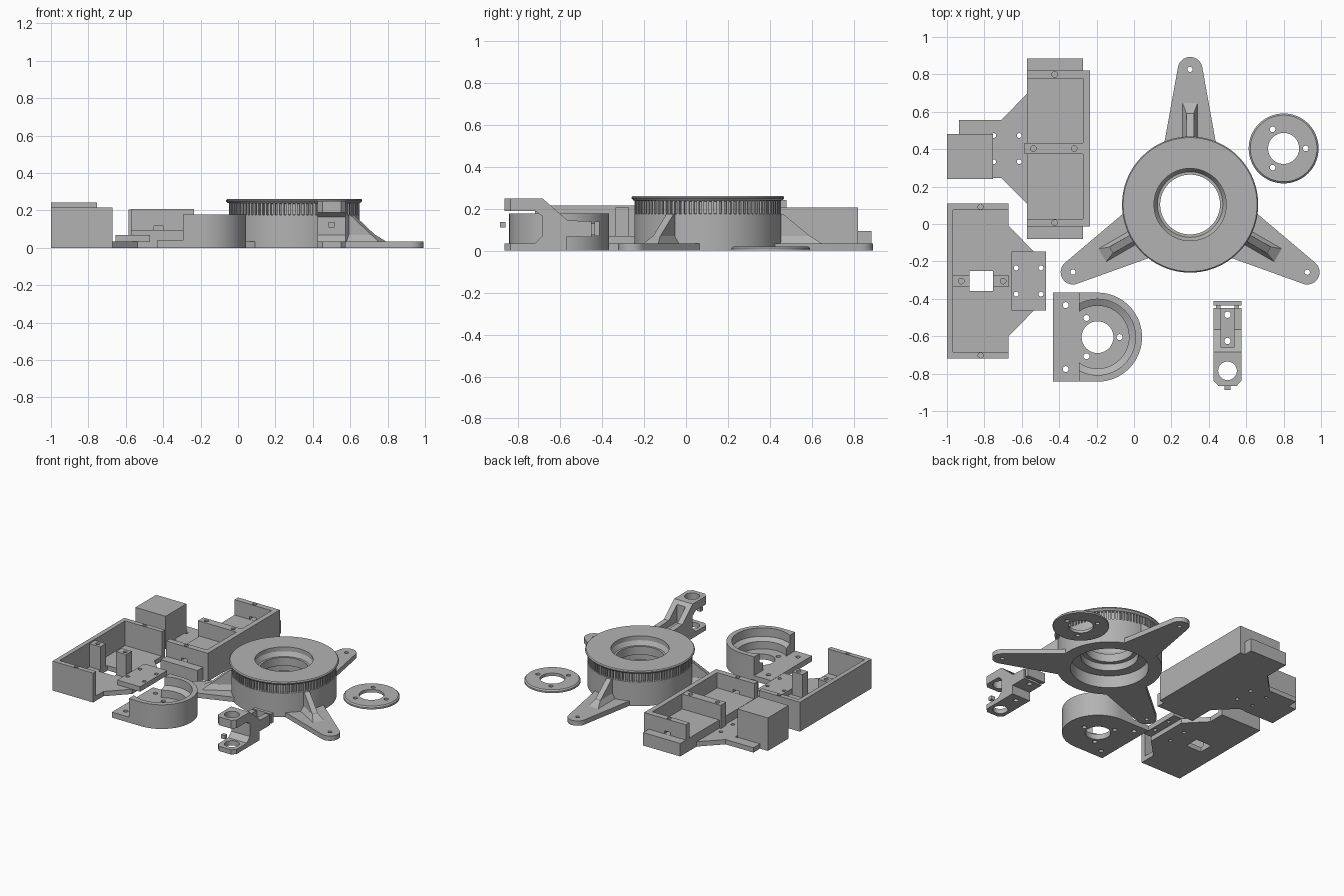
import bpy, bmesh, math
from mathutils import Matrix, Vector

if "Cube" in bpy.data.objects:
    bpy.data.objects.remove(bpy.data.objects["Cube"])

grey = bpy.data.materials.new("plain_grey")
grey.diffuse_color = (0.45, 0.45, 0.45, 1)
grey.use_nodes = True
grey.node_tree.nodes["Principled BSDF"].inputs["Base Color"].default_value = grey.diffuse_color


def finish(name, bm):
    bmesh.ops.remove_doubles(bm, verts=bm.verts, dist=1e-6)
    bmesh.ops.recalc_face_normals(bm, faces=bm.faces)
    me = bpy.data.meshes.new(name)
    bm.to_mesh(me)
    bm.free()
    me.materials.append(grey)
    ob = bpy.data.objects.new(name, me)
    bpy.context.collection.objects.link(ob)
    smooth(ob)
    return ob


def smooth(ob):
    ob.data.shade_smooth()
    ob.data.set_sharp_from_angle(angle=math.radians(30))


def prism(name, pts, a, b, axis='z'):
    """Extrude an outline: (x, y) along z, or (y, z) along x."""
    bm = bmesh.new()
    place = (lambda p, h: (p[0], p[1], h)) if axis == 'z' else (lambda p, h: (h, p[0], p[1]))
    lo = [bm.verts.new(place(p, a)) for p in pts]
    hi = [bm.verts.new(place(p, b)) for p in pts]
    bm.faces.new(lo)
    bm.faces.new(hi)
    for i in range(len(pts)):
        j = (i + 1) % len(pts)
        bm.faces.new((lo[i], lo[j], hi[j], hi[i]))
    return finish(name, bm)


def box(name, x0, x1, y0, y1, z0, z1):
    return prism(name, [(x0, y0), (x1, y0), (x1, y1), (x0, y1)], z0, z1)


def arc(cx, cy, r, a0, a1, n):
    return [(cx + r * math.cos(math.radians(a0 + (a1 - a0) * i / n)),
             cy + r * math.sin(math.radians(a0 + (a1 - a0) * i / n))) for i in range(n + 1)]


def rod(x, y, r, z0=-0.1, z1=0.4, n=24):
    return prism("cutter", arc(x, y, r, 0, 360, n)[:-1], z0, z1)


def lathe(name, prof, x, y, n=96):
    """Revolve a closed (radius, height) profile about a vertical axis."""
    bm = bmesh.new()
    rings = [[bm.verts.new((x + r * math.cos(t), y + r * math.sin(t), z)) for r, z in prof]
             for t in (2 * math.pi * i / n for i in range(n))]
    m = len(prof)
    for i in range(n):
        p, q = rings[i], rings[(i + 1) % n]
        for k in range(m):
            l = (k + 1) % m
            if prof[k][0] or prof[l][0]:
                bm.faces.new((p[k], q[k], q[l], p[l]))
    bmesh.ops.dissolve_degenerate(bm, edges=bm.edges, dist=1e-6)
    return finish(name, bm)


def boolean(ob, others, op='DIFFERENCE'):
    for c in others:
        mod = ob.modifiers.new("cut", 'BOOLEAN')
        mod.operation, mod.solver, mod.object = op, 'EXACT', c
    bpy.context.view_layer.update()
    me = bpy.data.meshes.new_from_object(ob.evaluated_get(bpy.context.evaluated_depsgraph_get()))
    ob.modifiers.clear()
    ob.data = me
    for c in others:
        bpy.data.objects.remove(c)
    smooth(ob)
    return ob


# --- Turntable: hollow body, toothed band and top flange
TX, TY = 0.30, 0.104
lathe("turntable_body", [(0.26, 0), (0.35, 0), (0.35, 0.175), (0.335, 0.178), (0.335, 0.235),
                         (0.355, 0.24), (0.364, 0.25), (0.364, 0.255), (0.358, 0.262),
                         (0.193, 0.262), (0.193, 0.23), (0.175, 0.20), (0.16, 0.20),
                         (0.16, 0.14), (0.19, 0.14), (0.19, 0.09), (0.26, 0.09)], TX, TY)
bm = bmesh.new()
TEETH = 90
for i in range(TEETH):
    m = Matrix.Translation((TX, TY, 0.207)) @ Matrix.Rotation(2 * math.pi * i / TEETH, 4, 'Z') \
        @ Matrix.Translation((0.339, 0, 0)) @ Matrix.Diagonal((0.02, 0.0125, 0.066, 1))
    bmesh.ops.create_cube(bm, size=1, matrix=m)
finish("turntable_teeth", bm)

# --- Three feet with tapered ribs
for i in range(3):
    m = Matrix.Translation((TX, TY, 0)) @ Matrix.Rotation(i * 2 * math.pi / 3, 4, 'Z')
    foot = prism("foot", [(-0.145, 0.29), (0.145, 0.29)] + arc(0, 0.723, 0.066, 8, 172, 16), 0, 0.035)
    boolean(foot, [rod(0, 0.723, 0.014)])
    rib = prism("foot_rib", [(0.33, 0.02), (0.33, 0.175), (0.36, 0.175), (0.53, 0.035), (0.53, 0.02)],
                -0.02, 0.02, 'x')
    flare = prism("foot_rib_flare", [(-0.043, 0.33), (0.043, 0.33), (0.043, 0.55), (-0.043, 0.55)], 0.03, 0.07)
    for v in flare.data.vertices:
        if v.co.z > 0.05:
            v.co.x *= 0.47
            v.co.y = min(v.co.y, 0.49)
    for ob in (foot, rib, flare):
        ob.data.transform(m)

# --- Loose washer disc with three holes
ring = lathe("retaining_disc", [(0.083, 0), (0.187, 0), (0.187, 0.012), (0.178, 0.021), (0.083, 0.021)],
             0.80, 0.404, 64)
boolean(ring, [rod(0.80 + 0.118 * math.cos(a), 0.404 + 0.118 * math.sin(a), 0.015)
               for a in (0, 2 * math.pi / 3, 4 * math.pi / 3)])

# --- Rear tray: base, end walls, side wall, divider, tongue and counterweight block
CY = 0.403
box("rear_tray_base", -0.573, -0.272, CY - 0.482, CY + 0.482, 0, 0.095)
box("rear_tray_side_wall", -0.272, -0.235, CY - 0.417, CY + 0.417, 0, 0.207)
for s in (-1, 1):
    y0, y1 = sorted((CY + s * 0.375, CY + s * 0.417))
    w = box("rear_tray_end_wall", -0.573, -0.272, y0, y1, 0.09, 0.207)
    boolean(w, [rod(-0.424, CY + s * 0.396, 0.015, 0.15),
                box("cutter", -0.45, -0.40, y0 - 0.02, y1 + 0.02, 0.096, 0.117)])
d = box("rear_tray_divider", -0.585, -0.272, CY - 0.03, CY + 0.03, 0.0, 0.205)
boolean(d, [rod(x, CY, 0.015, 0.15) for x in (-0.538, -0.32)])
t = prism("rear_tray_tongue", [(-0.573, 0.695), (-0.71, 0.556), (-0.936, 0.556), (-0.936, 0.245),
                               (-0.71, 0.245), (-0.573, 0.11)], 0, 0.035)
boolean(t, [rod(x, CY + s * 0.07, 0.013) for x in (-0.75, -0.614) for s in (-1, 1)])
box("rear_tray_block", -1.0, -0.755, 0.24, 0.48, 0, 0.242)

# --- Front tray: floor with tongue, walls, two posts either side of a square opening
FY = -0.305
f = prism("front_tray_floor", [(-1.0, FY + 0.415), (-0.67, FY + 0.415), (-0.67, FY + 0.295),
                               (-0.535, FY + 0.157), (-0.535, FY - 0.157), (-0.67, FY - 0.295),
                               (-0.67, FY - 0.415), (-1.0, FY - 0.415)], 0, 0.035)
holes = [(x, FY + s * 0.07) for x in (-0.63, -0.497) for s in (-1, 1)]
boolean(f, [rod(x, y, 0.013) for x, y in holes]
        + [box("cutter", -0.88, -0.753, FY - 0.053, FY + 0.053, -0.1, 0.4)])
p = box("front_tray_plate", -0.655, -0.47, FY - 0.157, FY + 0.157, 0.034, 0.07)
boolean(p, [rod(x, y, 0.013) for x, y in holes])
box("front_tray_side_wall", -1.0, -0.967, FY - 0.415, FY + 0.415, 0, 0.215)
for s in (-1, 1):
    y0, y1 = sorted((FY + s * 0.38, FY + s * 0.415))
    w = box("front_tray_end_wall", -0.967, -0.67, y0, y1, 0, 0.215)
    boolean(w, [rod(-0.82, FY + s * 0.397, 0.014, 0.15),
                box("cutter", -0.835, -0.805, y0 - 0.02, y1 + 0.02, -0.01, 0.015)])
for x0, x1, hx in ((-0.967, -0.88, -0.923), (-0.753, -0.67, -0.70)):
    post = box("front_tray_post", x0, x1, FY - 0.032, FY + 0.032, 0.03, 0.205)
    boolean(post, [rod(hx, FY, 0.015, 0.15)])

# --- Round motor cup with mounting plate
MX, MY = -0.195, -0.605
half = arc(MX, MY, 0.238, -90, 90, 40)
cup = prism("motor_cup", [(-0.295, MY - 0.238)] + half + [(-0.295, MY + 0.238)], 0, 0.177)
boolean(cup, [lathe("cutter", [(0, 0.04), (0.168, 0.04), (0.168, 0.095), (0.203, 0.115), (0.203, 0.3), (0, 0.3)],
                    MX, MY, 72), rod(MX, MY, 0.085, n=40)]
        + [rod(MX + 0.118 * math.cos(a), MY + 0.118 * math.sin(a), 0.016)
           for a in (0, 2 * math.pi / 3, 4 * math.pi / 3)])
plate = box("motor_cup_plate", -0.432, -0.295, MY - 0.238, MY + 0.238, 0, 0.04)
boolean(plate, [rod(-0.365, MY + s * 0.171, 0.016) for s in (-1, 1)])

# --- Two-jaw bracket: side profile, chamfered nose, bores and slotted rear
side = [(-0.865, 0), (-0.57, 0), (-0.57, 0.065), (-0.45, 0.065), (-0.45, 0.14), (-0.565, 0.145),
        (-0.685, 0.25), (-0.865, 0.25), (-0.865, 0.19), (-0.72, 0.19), (-0.685, 0.165),
        (-0.685, 0.07), (-0.72, 0.035), (-0.865, 0.035)]
b = prism("jaw_bracket", side, 0.425, 0.575, 'x')
noses = [prism("cutter", [(0.5 + s * 0.045, -0.87), (0.5 + s * 0.09, -0.87), (0.5 + s * 0.09, -0.82)], -0.1, 0.4)
         for s in (-1, 1)]
boolean(b, noses + [rod(0.5, -0.785, 0.05, n=32), box("cutter", 0.465, 0.535, -0.66, -0.40, 0.10, 0.4)]
        + [rod(0.5, y, 0.017) for y in (-0.485, -0.625)])
box("bracket_end_plate", 0.425, 0.575, -0.437, -0.412, 0.07, 0.14)
for s in (-1, 1):
    box("bracket_end_rail", 0.5 + s * 0.05 - 0.012, 0.5 + s * 0.05 + 0.012, -0.46, -0.43, 0.075, 0.13)
box("bracket_nub", 0.485, 0.515, -0.887, -0.86, 0.11, 0.138)
